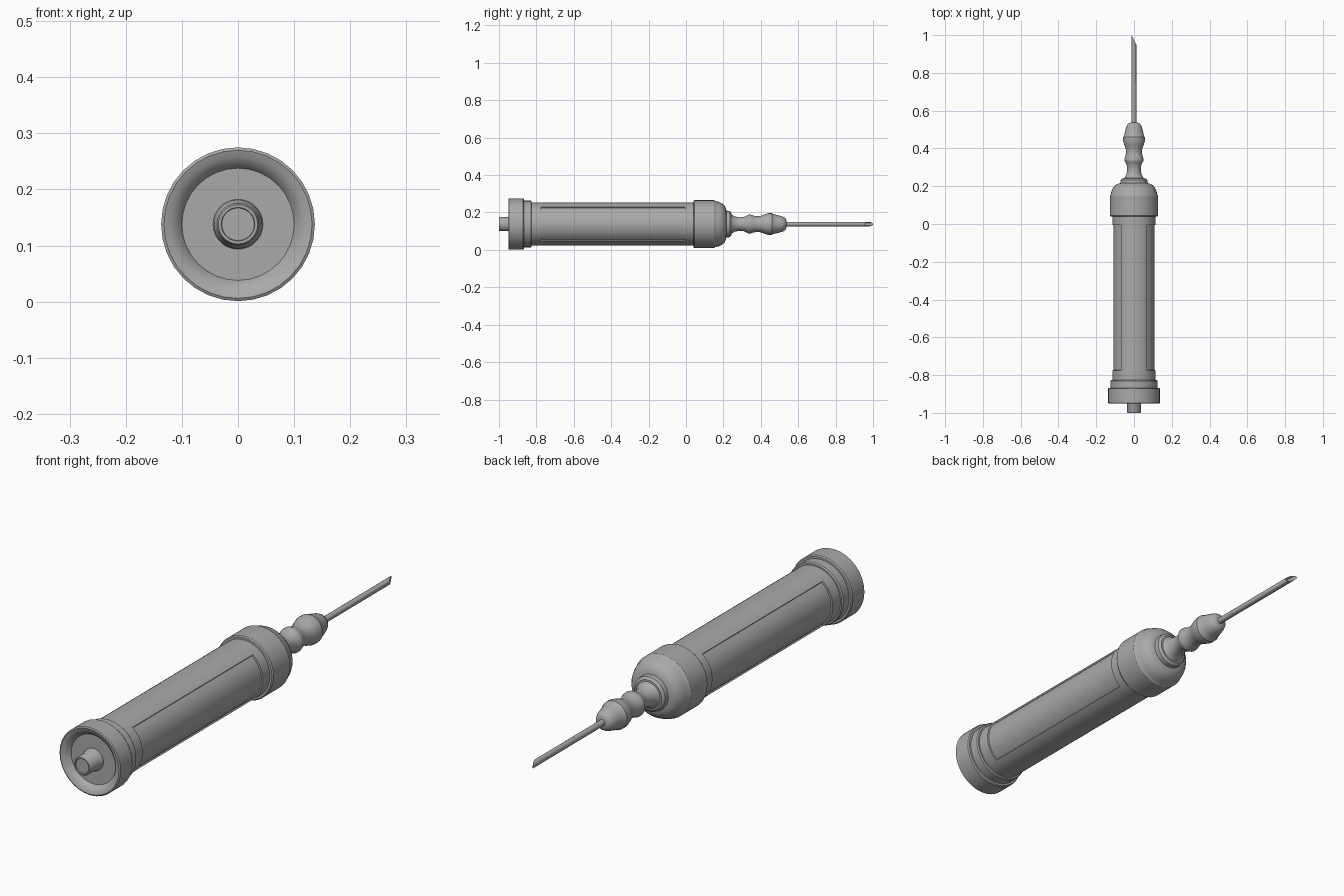
import bpy, bmesh, math

cube = bpy.data.objects.get("Cube")
if cube:
    bpy.data.objects.remove(cube, do_unlink=True)

AXIS_Z = 0.138

metal = bpy.data.materials.new("grey_metal")
metal.use_nodes = True
GREY = (0.4, 0.4, 0.4, 1)
metal.diffuse_color = GREY
metal.node_tree.nodes["Principled BSDF"].inputs["Base Color"].default_value = GREY


def lathe(name, profile, sides=32, edit=None, angle=35):
    """Revolve (y, radius) points about the long axis; radius 0 closes the end."""
    bm = bmesh.new()
    rings = []
    for y, r in profile:
        if r == 0:
            rings.append([bm.verts.new((0, y, 0))])
        else:
            steps = [2 * math.pi * i / sides for i in range(sides)]
            rings.append([bm.verts.new((r * math.cos(a), y, r * math.sin(a))) for a in steps])
    for a, b in zip(rings, rings[1:]):
        for i in range(sides):
            j = (i + 1) % sides
            quad = [a[i % len(a)], a[j % len(a)], b[j % len(b)], b[i % len(b)]]
            bm.faces.new(list(dict.fromkeys(quad)))
    bmesh.ops.recalc_face_normals(bm, faces=bm.faces)
    if edit:
        edit(bm)
    mesh = bpy.data.meshes.new(name)
    bm.to_mesh(mesh)
    bm.free()
    obj = bpy.data.objects.new(name, mesh)
    obj.location.z = AXIS_Z
    mesh.materials.append(metal)
    bpy.context.collection.objects.link(obj)
    bpy.ops.object.select_all(action='DESELECT')
    obj.select_set(True)
    bpy.context.view_layer.objects.active = obj
    bpy.ops.object.shade_smooth_by_angle(angle=math.radians(angle))
    return obj


def sink_side_panels(bm):
    """Recess a long curved panel on the left and right of the barrel."""
    bm.normal_update()
    for side in (1, -1):
        panel = []
        for f in bm.faces:
            c = f.calc_center_median()
            if -0.77 < c.y < -0.02 and c.x * side > 0 and abs(c.z) < 0.09:
                panel.append(f)
        bmesh.ops.inset_region(bm, faces=panel, thickness=0.001, depth=-0.006,
                               use_even_offset=True)


def slant_tip(bm):
    """Shear the end ring into a sharp bevel."""
    for v in bm.verts:
        if v.co.y > 0.99:
            v.co.y -= (v.co.x + 0.0125) * 2


# Barrel with recessed side panels
lathe("barrel", [(-0.84, 0), (-0.84, 0.115), (-0.775, 0.115), (-0.005, 0.115),
                 (0.06, 0.115), (0.06, 0)], 48, sink_side_panels, 25)

# Rear cap with dished end and stepped ring
lathe("rear_cap", [(-0.925, 0), (-0.925, 0.1), (-0.938, 0.108), (-0.946, 0.12),
                   (-0.95, 0.132), (-0.947, 0.137), (-0.872, 0.137), (-0.867, 0.133),
                   (-0.867, 0.125), (-0.83, 0.125), (-0.825, 0.121), (-0.825, 0)])

# Plunger knob
lathe("plunger_knob", [(-0.92, 0.045), (-0.94, 0.043), (-0.948, 0.038), (-0.995, 0.038),
                       (-1.0, 0.035), (-1.0, 0.03), (-0.995, 0.029), (-0.995, 0)], 28)

# Front collar stepping down to the nozzle
lathe("front_collar", [(0.04, 0), (0.04, 0.124), (0.045, 0.128), (0.15, 0.128),
                       (0.157, 0.123), (0.175, 0.119), (0.19, 0.112), (0.205, 0.1),
                       (0.213, 0.085), (0.216, 0.072), (0.234, 0.07), (0.242, 0.06),
                       (0.245, 0)])

# Turned nozzle
lathe("nozzle", [(0.235, 0.062), (0.245, 0.05), (0.26, 0.041), (0.285, 0.036),
                 (0.31, 0.038), (0.325, 0.045), (0.335, 0.051), (0.345, 0.051),
                 (0.36, 0.045), (0.38, 0.042), (0.4, 0.044), (0.42, 0.052),
                 (0.44, 0.058), (0.46, 0.058), (0.465, 0.053), (0.49, 0.048),
                 (0.515, 0.041), (0.53, 0.033), (0.536, 0.022), (0.537, 0)], 28)

# Hollow needle with slanted tip
lathe("needle", [(0.52, 0), (0.52, 0.0125), (1.0, 0.0125), (1.0, 0.009),
                 (0.9, 0.009), (0.9, 0)], 16, slant_tip)
